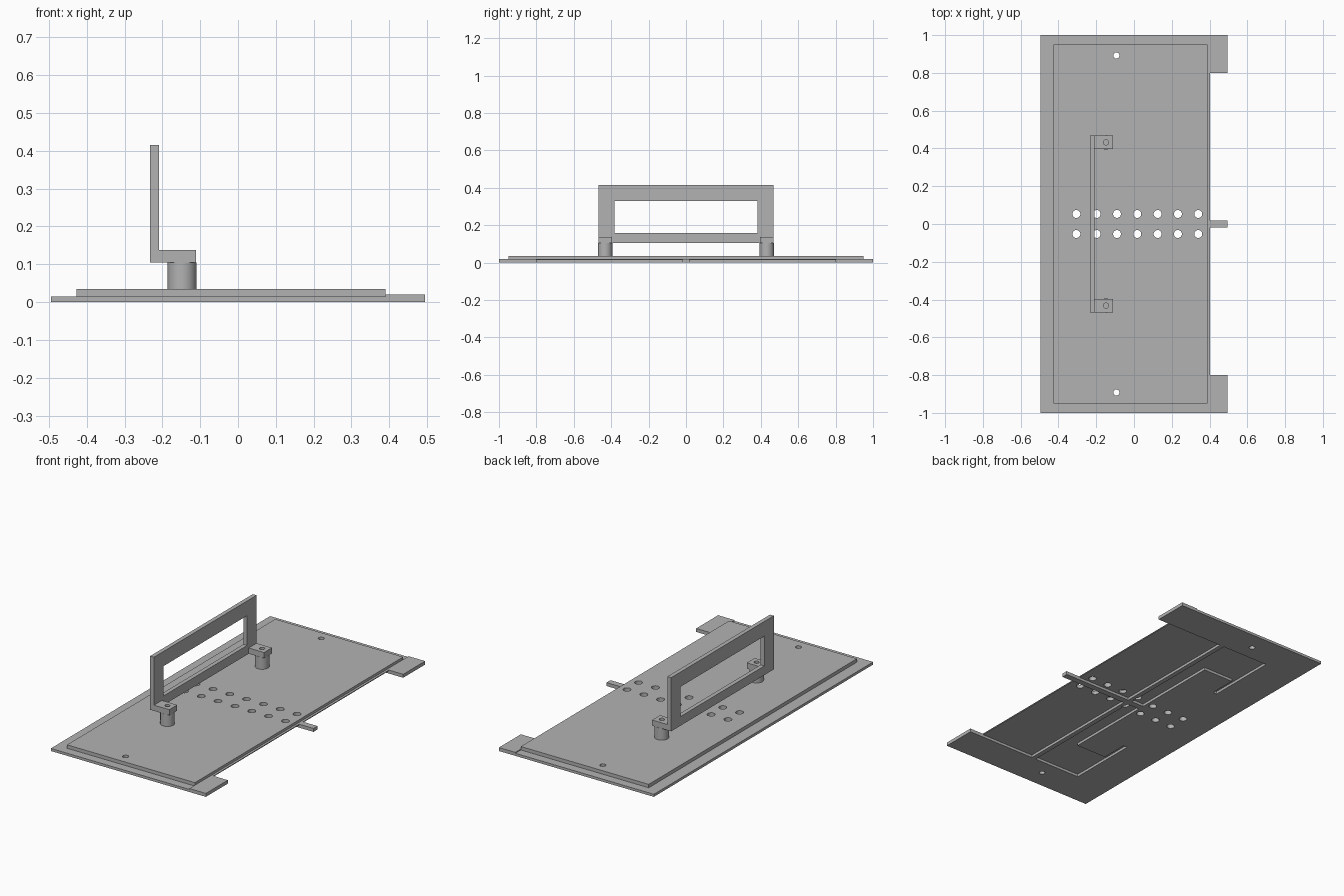
import bpy, bmesh
from mathutils import Matrix

if "Cube" in bpy.data.objects:
    bpy.data.objects.remove(bpy.data.objects["Cube"], do_unlink=True)

grey = bpy.data.materials.new("plain grey")
grey.use_nodes = True
tone = (0.45, 0.45, 0.45, 1)
grey.diffuse_color = tone
grey.node_tree.nodes["Principled BSDF"].inputs["Base Color"].default_value = tone


def add_prism(bm, points, z0, z1):
    face = bm.faces.new([bm.verts.new((x, y, z0)) for x, y in points])
    top = bmesh.ops.extrude_face_region(bm, geom=[face])["geom"]
    verts = [v for v in top if isinstance(v, bmesh.types.BMVert)]
    bmesh.ops.translate(bm, verts=verts, vec=(0, 0, z1 - z0))


def add_box(bm, x0, x1, y0, y1, z0, z1):
    add_prism(bm, [(x0, y0), (x1, y0), (x1, y1), (x0, y1)], z0, z1)


def add_cylinder(bm, x, y, r, z0, z1):
    bmesh.ops.create_cone(bm, cap_ends=True, segments=32, radius1=r, radius2=r,
                          depth=z1 - z0, matrix=Matrix.Translation((x, y, (z0 + z1) / 2)))


def make(name, build):
    bm = bmesh.new()
    build(bm)
    bmesh.ops.recalc_face_normals(bm, faces=bm.faces)
    mesh = bpy.data.meshes.new(name)
    bm.to_mesh(mesh)
    bm.free()
    mesh.materials.append(grey)
    ob = bpy.data.objects.new(name, mesh)
    bpy.context.collection.objects.link(ob)
    return ob


def cut(ob, *builders):
    for build in builders:
        cutter = make("cutter", build)
        mod = ob.modifiers.new("cut", "BOOLEAN")
        mod.operation = "DIFFERENCE"
        mod.solver = "EXACT"
        mod.object = cutter
        bpy.context.view_layer.objects.active = ob
        bpy.ops.object.modifier_apply(modifier=mod.name)
        bpy.data.objects.remove(cutter, do_unlink=True)


def smooth(ob):
    bpy.ops.object.select_all(action="DESELECT")
    ob.select_set(True)
    bpy.context.view_layer.objects.active = ob
    bpy.ops.object.shade_smooth_by_angle()


SIDES = (-1, 1)
TONGUE, TAB = 0.018, 0.8      # half width of tongue, inner edge of the corner tabs


def holes(bm):
    for s in SIDES:
        add_cylinder(bm, -0.093, s * 0.892, 0.016, -1, 1)
        for i in range(7):
            add_cylinder(bm, -0.305 + i * 0.1075, s * 0.053, 0.021, -1, 1)


def front_recess(bm):
    for s in SIDES:
        add_box(bm, 0.057, 0.6, *sorted((s * TONGUE, s * TAB)), -1, 1)


def inner_recess(bm):
    outline = [(0.03, TONGUE), (0.03, TAB), (-0.27, TAB), (-0.27, 0.38),
               (-0.245, 0.38), (-0.245, 0.54), (-0.05, 0.54), (-0.05, TONGUE)]
    for s in SIDES:
        add_prism(bm, [(x, s * y) for x, y in outline], -1, 1)


def notches(bm):
    for s in SIDES:
        add_box(bm, 0.403, 0.6, *sorted((s * TONGUE, s * TAB)), -1, 1)


# Base sheet with underside recesses, corner tabs and centre tongue
base = make("base_sheet", lambda bm: add_box(bm, -0.495, 0.495, -1, 1, 0, 0.015))
cut(base, front_recess, inner_recess, holes)

# Thin ledge along the tab side
ledge = make("tab_ledge", lambda bm: add_box(bm, 0.39, 0.495, -1, 1, 0.015, 0.02))
cut(ledge, notches)

# Raised top plate with two rows of holes
plate = make("top_plate", lambda bm: add_box(bm, -0.427, 0.39, -0.95, 0.95, 0.015, 0.035))
cut(plate, holes)

# Upright rectangular handle frame
frame = make("handle_frame", lambda bm: add_box(bm, -0.233, -0.209, -0.468, 0.468, 0.105, 0.415))
cut(frame, lambda bm: add_box(bm, -1, 1, -0.382, 0.382, 0.158, 0.33))

# Handle feet and round posts with a screw bore
for s, side in zip(SIDES, ("front", "back")):
    y = s * 0.432

    def bore(bm):
        add_cylinder(bm, -0.148, y, 0.014, 0.08, 1)

    foot = make(side + "_handle_foot",
                lambda bm: add_box(bm, -0.209, -0.111, y - 0.036, y + 0.036, 0.105, 0.138))
    post = make(side + "_handle_post",
                lambda bm: add_cylinder(bm, -0.148, y, 0.038, 0.035, 0.105))
    for part in (foot, post):
        cut(part, bore)
        smooth(part)

for part in (base, plate):
    smooth(part)
